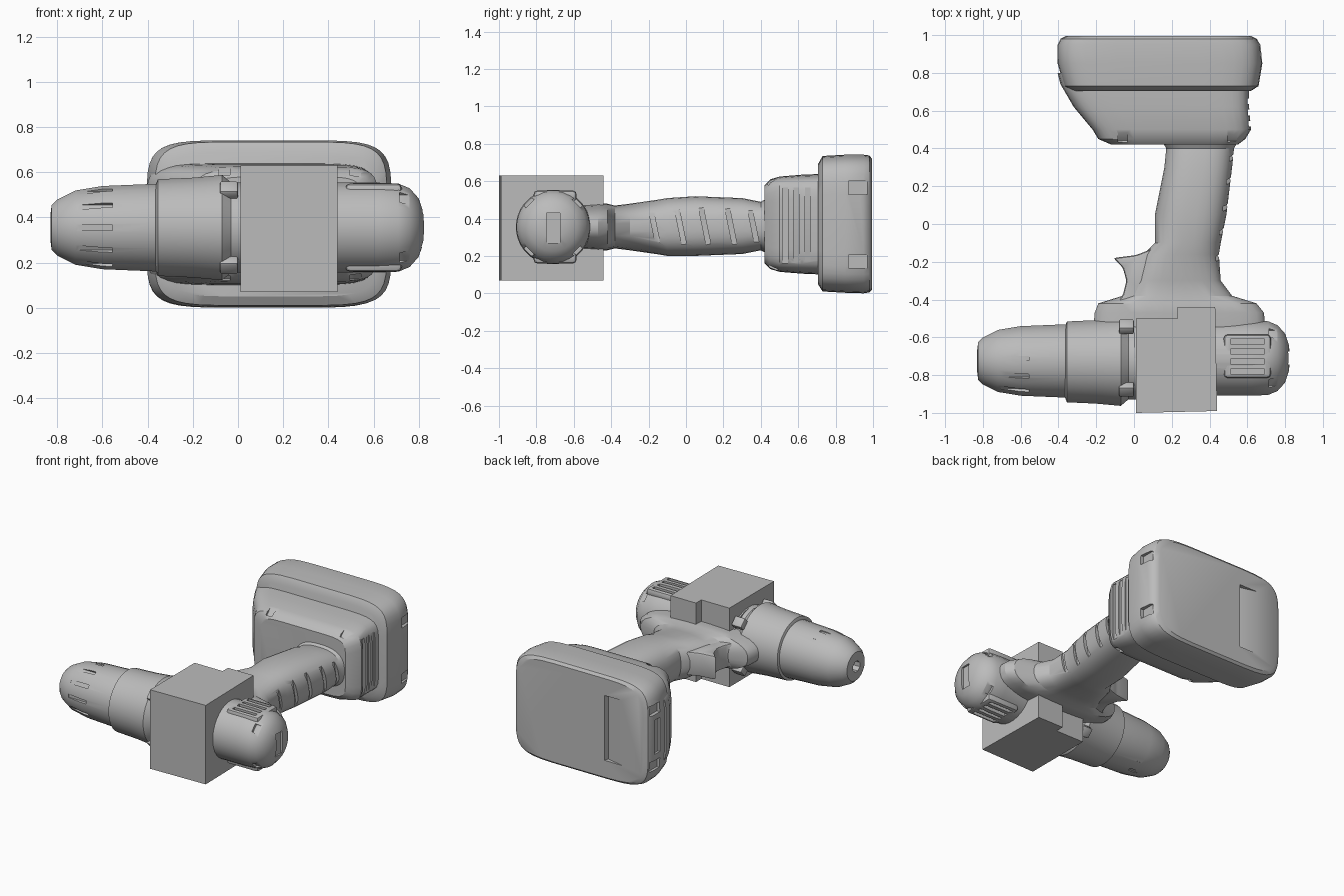
import bpy
import bmesh
from math import cos, sin, pi, copysign
from mathutils import Matrix, Vector

if "Cube" in bpy.data.objects:
    bpy.data.objects.remove(bpy.data.objects["Cube"], do_unlink=True)

GREY = (0.5, 0.5, 0.5, 1)
grey = bpy.data.materials.new("plain grey")
grey.use_nodes = True
grey.diffuse_color = GREY
grey.node_tree.nodes["Principled BSDF"].inputs["Base Color"].default_value = GREY

AXIS_Y, AXIS_Z = -0.71, 0.355      # centre line of the motor and chuck


def finish(name, bm, bevel=0):
    """Turn a bmesh into a shaded object."""
    bmesh.ops.recalc_face_normals(bm, faces=bm.faces)
    if bevel:
        bmesh.ops.bevel(bm, geom=list(bm.edges), offset=bevel, segments=2,
                        profile=0.5, affect='EDGES', clamp_overlap=True)
    mesh = bpy.data.meshes.new(name)
    bm.to_mesh(mesh)
    bm.free()
    mesh.materials.append(grey)
    obj = bpy.data.objects.new(name, mesh)
    bpy.context.collection.objects.link(obj)
    return obj


def loft(name, axis, sections, power=2, sides=32):
    """Skin rounded sections (position, u min, u max, z min, z max)."""
    bm = bmesh.new()
    rings = []
    for pos, u0, u1, z0, z1 in sections:
        ring = []
        for i in range(sides):
            a = 2 * pi * (i + 0.5) / sides
            c, s = (copysign(abs(f(a)) ** (2 / power), f(a)) for f in (cos, sin))
            u = (u0 + u1) / 2 + c * (u1 - u0) / 2
            z = (z0 + z1) / 2 + s * (z1 - z0) / 2
            ring.append(bm.verts.new((pos, u, z) if axis == "x" else (u, pos, z)))
        rings.append(ring)
    for a, b in zip(rings, rings[1:]):
        for i in range(sides):
            j = (i + 1) % sides
            bm.faces.new((a[i], a[j], b[j], b[i]))
    bm.faces.new(rings[0])
    bm.faces.new(rings[-1])
    return finish(name, bm)


def turned(name, profile, sides=32, y=AXIS_Y):
    """Round part along the motor axis from (x, radius) pairs."""
    return loft(name, "x", [(x, y - r, y + r, AXIS_Z - r, AXIS_Z + r)
                            for x, r in profile], sides=sides)


def prism(name, outline, z0, z1, bevel=0):
    """Outline in the ground plane, raised from z0 to z1."""
    bm = bmesh.new()
    face = bm.faces.new([bm.verts.new((x, y, z0)) for x, y in outline])
    top = bmesh.ops.extrude_face_region(bm, geom=[face])["geom"]
    bmesh.ops.translate(bm, vec=(0, 0, z1 - z0),
                        verts=[v for v in top if isinstance(v, bmesh.types.BMVert)])
    return finish(name, bm, bevel)


def block(name, centre, size, turn=0, turn_axis="X", bevel=0):
    bm = bmesh.new()
    bmesh.ops.create_cube(bm, size=1)
    bmesh.ops.scale(bm, vec=size, verts=bm.verts)
    place = Matrix.Translation(Vector(centre)) @ Matrix.Rotation(turn, 4, turn_axis)
    bmesh.ops.transform(bm, matrix=place, verts=bm.verts)
    return finish(name, bm, bevel)


def around_axis(x, radius, angle):
    return (x, AXIS_Y + radius * cos(angle), AXIS_Z + radius * sin(angle))


def carve(obj, cutters):
    """Subtract the cutters, then throw them away."""
    bpy.context.view_layer.objects.active = obj
    for cutter in cutters:
        cutter.hide_render = True
        mod = obj.modifiers.new("cut", 'BOOLEAN')
        mod.operation, mod.solver, mod.object = 'DIFFERENCE', 'EXACT', cutter
        bpy.ops.object.modifier_apply(modifier=mod.name)
    for cutter in cutters:
        bpy.data.objects.remove(cutter, do_unlink=True)


# Chuck with flutes and a bore
chuck = turned("chuck", [(-0.83, 0.06), (-0.825, 0.1), (-0.8, 0.125), (-0.72, 0.165),
                         (-0.6, 0.185), (-0.36, 0.195), (-0.3, 0.195)], y=-0.725)
flutes = [block("flute", around_axis(-0.63, 0.195, k * pi / 6),
                (0.15, 0.035, 0.024), k * pi / 6) for k in range(12)]
bore = turned("bore", [(-0.9, 0.04), (-0.76, 0.04)], sides=8, y=-0.725)
carve(chuck, flutes + [bore])

# Gearbox collar and its screw lugs
turned("gearbox_collar", [(-0.365, 0.19), (-0.355, 0.215), (-0.2, 0.222),
                          (-0.07, 0.234), (-0.03, 0.2), (0.05, 0.2)], y=-0.73)
for k in range(4):
    angle = pi / 4 + k * pi / 2
    block("collar_lug", around_axis(-0.04, 0.235, angle), (0.08, 0.05, 0.07),
          angle, bevel=0.01)

# Motor housing with a domed end, vents on top and underneath
motor = turned("motor_housing", [(0, 0.2), (0.62, 0.2), (0.71, 0.196), (0.76, 0.175),
                                 (0.8, 0.13), (0.82, 0.07), (0.825, 0.02)])
vents = []
for side in (-1, 1):
    vents.append(block("vent_frame", (0.6, -0.7, AXIS_Z + side * 0.165),
                       (0.25, 0.23, 0.06), bevel=0.02))
for part in vents + [motor]:
    carve(part, [block("vent_slot", (0.6, -0.78 + k * 0.053, AXIS_Z + side * 0.2),
                       (0.18, 0.026, 0.07)) for k in range(4) for side in (-1, 1)])
notches = [block("screw_notch", around_axis(0.745, 0.2, pi / 4 + k * pi / 2),
                 (0.06, 0.05, 0.06), pi / 4 + k * pi / 2) for k in range(4)]
notches.append(block("end_recess", (0.825, -0.71, 0.35), (0.04, 0.07, 0.16)))
carve(motor, notches)

# Square block over the gearbox, stepped at the back
prism("square_block", [(0.01, -1), (0.44, -0.99), (0.43, -0.44), (0.23, -0.44),
                       (0.23, -0.5), (0.01, -0.5)], 0.07, 0.63)

# Handle, flaring into the motor housing and the foot
handle = loft("handle", "y", [
    (-0.6, -0.22, 0.7, 0.24, 0.47), (-0.47, -0.21, 0.69, 0.23, 0.48),
    (-0.42, -0.19, 0.65, 0.23, 0.48), (-0.38, -0.06, 0.52, 0.24, 0.47),
    (-0.3, 0, 0.46, 0.23, 0.48), (-0.16, 0.05, 0.45, 0.21, 0.5),
    (-0.1, 0.11, 0.46, 0.2, 0.51), (0.05, 0.11, 0.49, 0.2, 0.52),
    (0.3, 0.16, 0.52, 0.21, 0.51), (0.4, 0.17, 0.53, 0.23, 0.49),
    (0.47, 0.13, 0.57, 0.19, 0.53)], power=2.6)
carve(handle, [block("grip_groove", (0.475 + 0.13 * y, y, 0.36), (0.035, 0.025, 0.2),
                     0.2, "X") for y in (-0.17, -0.03, 0.1, 0.24, 0.36)])

# Trigger
prism("trigger", [(-0.1, -0.42), (-0.06, -0.38), (-0.04, -0.3), (-0.06, -0.23),
                  (-0.11, -0.18), (0.01, -0.165), (0.1, -0.13), (0.12, -0.42)],
      0.27, 0.44, bevel=0.015)

# Foot
foot = loft("foot", "y", [
    (0.42, -0.12, 0.55, 0.16, 0.58), (0.45, -0.19, 0.59, 0.13, 0.61),
    (0.5, -0.22, 0.62, 0.115, 0.625), (0.62, -0.32, 0.61, 0.105, 0.635),
    (0.74, -0.39, 0.61, 0.1, 0.64), (0.8, -0.405, 0.61, 0.1, 0.64)], power=7)
foot_cuts = [block("side_groove", (0.625, y, AXIS_Z), (0.05, 0.03, 0.42))
             for y in (0.53, 0.59, 0.65)]
foot_cuts += [block("screw_pocket", (x, 0.45, z), (0.05, 0.07, 0.05), pi / 4)
              for x in (-0.06, 0.52) for z in (0.12, 0.62)]
carve(foot, foot_cuts)

# Battery pack with clip notches and a recess in the base
battery = loft("battery_pack", "y", [
    (0.705, -0.33, 0.62, 0.05, 0.69), (0.73, -0.37, 0.66, 0.01, 0.735),
    (0.85, -0.405, 0.68, 0.003, 0.742), (0.95, -0.405, 0.67, 0, 0.742),
    (0.98, -0.39, 0.65, 0.005, 0.738), (0.995, -0.36, 0.62, 0.02, 0.72)],
    power=6, sides=40)
battery_cuts = [block("clip_notch", (x, 0.92, z), (0.08, 0.1, 0.07))
                for x in (-0.42, 0.69) for z in (0.17, 0.565)]
battery_cuts.append(block("side_slot", (-0.415, 0.9, 0.37), (0.05, 0.06, 0.24)))
battery_cuts.append(block("base_recess", (-0.13, 1.01, 0.37), (0.15, 0.06, 0.46),
                          -0.25, "Z"))
carve(battery, battery_cuts)

# Smooth the rounded surfaces and keep the edges sharp
bpy.ops.object.select_all(action='DESELECT')
for obj in bpy.context.collection.objects:
    if obj.type == 'MESH' and obj.data.materials and obj.data.materials[0] == grey:
        obj.select_set(True)
        bpy.context.view_layer.objects.active = obj
bpy.ops.object.shade_smooth_by_angle(angle=pi / 6)
